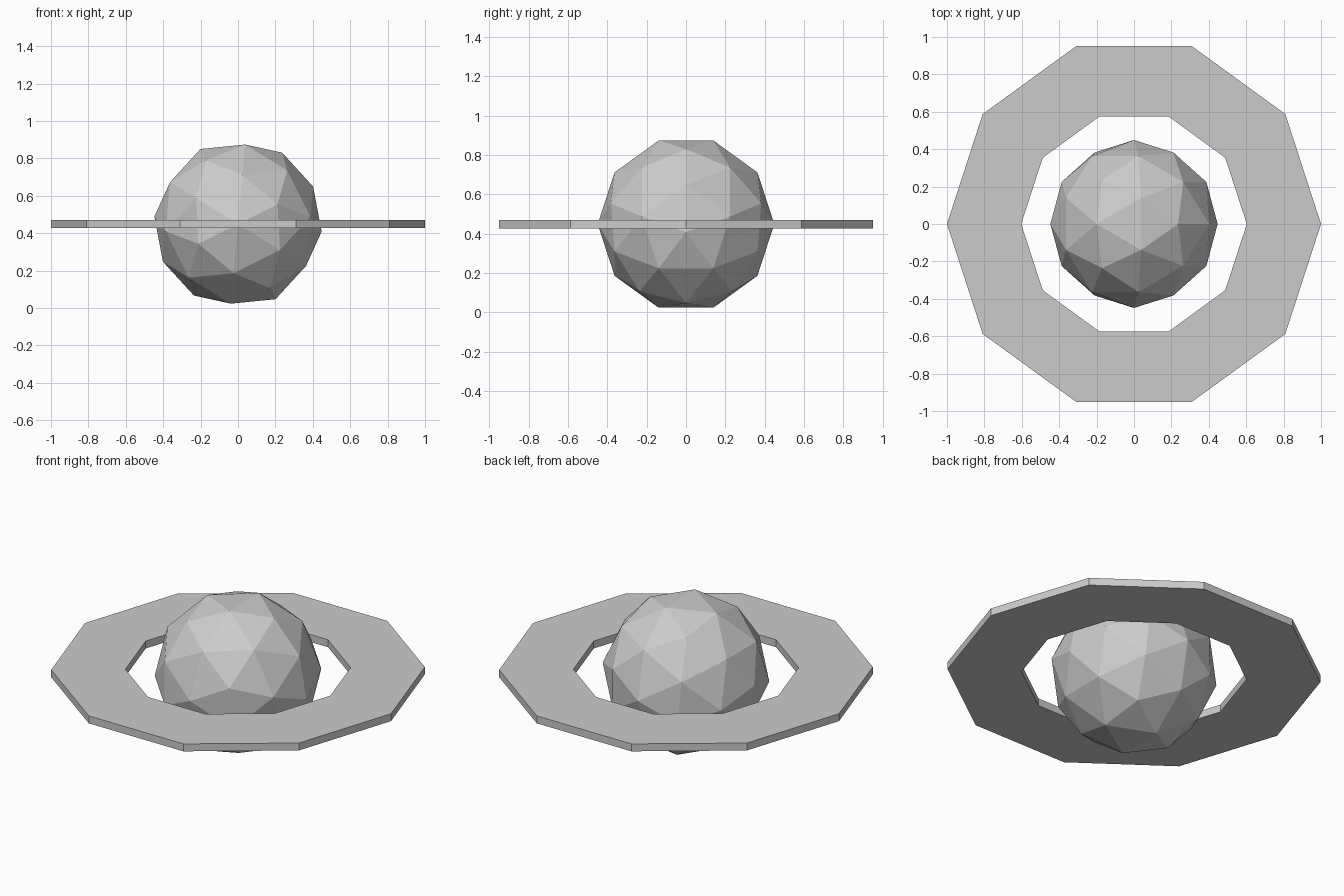
import bpy
import bmesh
from math import atan, cos, sin, sqrt, tau
from mathutils import Matrix

cube = bpy.data.objects.get("Cube")
if cube:
    bpy.data.objects.remove(cube, do_unlink=True)

CENTRE_Z = 0.449
GLOBE_RADIUS = 0.449
RING_OUTER, RING_INNER, RING_THICKNESS = 1.0, 0.603, 0.044
RING_SIDES = 10

# One plain grey for the whole model
grey = bpy.data.materials.new("light grey")
grey.use_nodes = True
colour = (0.6, 0.6, 0.6, 1)
grey.diffuse_color = colour
grey.node_tree.nodes["Principled BSDF"].inputs["Base Color"].default_value = colour


def add_object(name, bm):
    bmesh.ops.recalc_face_normals(bm, faces=bm.faces)
    mesh = bpy.data.meshes.new(name)
    bm.to_mesh(mesh)
    bm.free()
    mesh.materials.append(grey)
    obj = bpy.data.objects.new(name, mesh)
    obj.location.z = CENTRE_Z
    bpy.context.collection.objects.link(obj)
    return obj


# Faceted globe, tilted so that an edge midpoint points straight up
tilt = Matrix.Rotation(atan(2 / (1 + sqrt(5))), 4, "Y")
bm = bmesh.new()
bmesh.ops.create_icosphere(bm, subdivisions=2, radius=GLOBE_RADIUS, matrix=tilt)
add_object("planet_globe", bm)

# Flat ring: a rectangular section swept around the globe in ten straight runs
bm = bmesh.new()
half = RING_THICKNESS / 2
section = [(RING_INNER, -half), (RING_OUTER, -half), (RING_OUTER, half), (RING_INNER, half)]
loops = []
for i in range(RING_SIDES):
    a = tau * i / RING_SIDES
    loops.append([bm.verts.new((r * cos(a), r * sin(a), z)) for r, z in section])
for i, here in enumerate(loops):
    there = loops[(i + 1) % RING_SIDES]
    for j in range(4):
        k = (j + 1) % 4
        bm.faces.new((here[j], there[j], there[k], here[k]))
add_object("planet_ring", bm)
